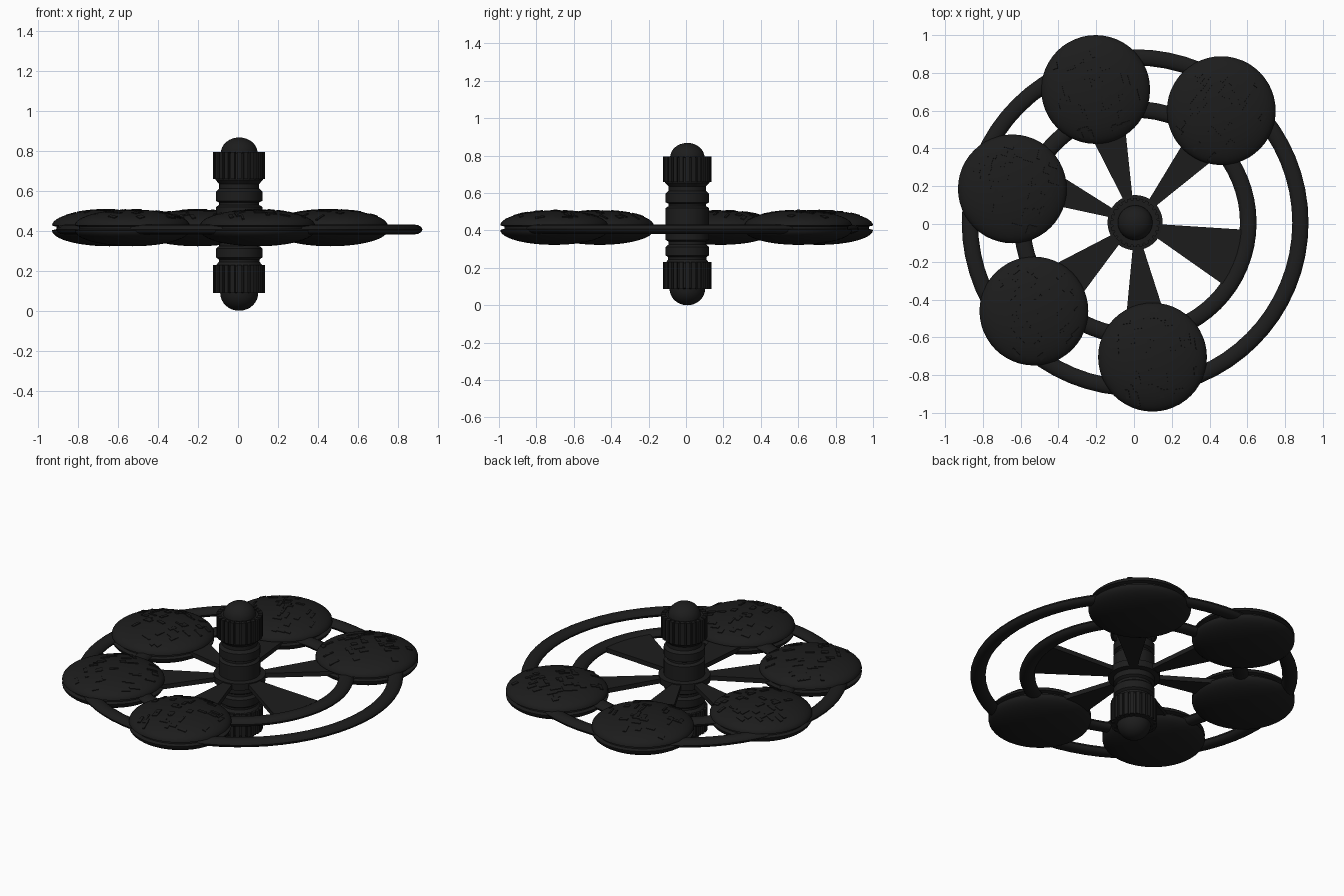
import bpy, bmesh, math, random
from mathutils import Matrix, Vector

if "Cube" in bpy.data.objects:
    bpy.data.objects.remove(bpy.data.objects["Cube"])

random.seed(4)
HX, HY = 0.006, 0.007          # hub axis
ZR = 0.407                     # ring plane
DISC_R, DISC_Z = 0.288, 0.415  # saucer radius and mid height

dark = bpy.data.materials.new("dark_hull")
dark.diffuse_color = (0.012, 0.012, 0.012, 1)
dark.use_nodes = True
dark.node_tree.nodes["Principled BSDF"].inputs["Base Color"].default_value = dark.diffuse_color


def finish(name, bm, loc=(0, 0, 0), angle=30):
    bmesh.ops.remove_doubles(bm, verts=bm.verts, dist=1e-5)
    bmesh.ops.recalc_face_normals(bm, faces=bm.faces)
    me = bpy.data.meshes.new(name)
    bm.to_mesh(me)
    bm.free()
    me.materials.append(dark)
    ob = bpy.data.objects.new(name, me)
    ob.location = loc
    bpy.context.collection.objects.link(ob)
    bpy.ops.object.select_all(action='DESELECT')
    ob.select_set(True)
    bpy.context.view_layer.objects.active = ob
    bpy.ops.object.shade_smooth_by_angle(angle=math.radians(angle))
    return ob


def lathe(bm, profile, segs=48, closed=False):
    pts = profile + profile[:1] if closed else profile
    vs = [bm.verts.new((r, 0, z)) for r, z in pts]
    es = [bm.edges.new(p) for p in zip(vs, vs[1:])]
    bmesh.ops.spin(bm, geom=vs + es, cent=(0, 0, 0), axis=(0, 0, 1),
                   angle=2 * math.pi, steps=segs, use_merge=True)
    bmesh.ops.remove_doubles(bm, verts=bm.verts, dist=1e-5)


def box(bm, matrix, size):
    bmesh.ops.create_cube(bm, size=1, matrix=matrix @ Matrix.Diagonal((*size, 1)))


def arc(r, z, h, n=8):
    """Quarter dome from the rim to the pole."""
    return [(r * math.cos(i * math.pi / 2 / n), z + h * math.sin(i * math.pi / 2 / n))
            for i in range(n + 1)]


# Central column: domes at both ends, collars and grooves between
column = arc(0.095, 0.088, -0.088)[::-1]
column += [(0.118, 0.092), (0.118, 0.225), (0.102, 0.245), (0.102, 0.257),
           (0.116, 0.267), (0.116, 0.312), (0.10, 0.325), (0.10, 0.34), (0.116, 0.35),
           (0.116, 0.383), (0.146, 0.387), (0.146, 0.427), (0.116, 0.431),
           (0.116, 0.52), (0.10, 0.53), (0.10, 0.542), (0.116, 0.55), (0.116, 0.597),
           (0.10, 0.612), (0.10, 0.635), (0.118, 0.655), (0.118, 0.79)]
column += arc(0.092, 0.79, 0.078)
bm = bmesh.new()
lathe(bm, column)
finish("central_column", bm, (HX, HY, 0))

# Ribbed collars near both ends
for name, z0, z1 in (("upper_collar_ribs", 0.66, 0.795), ("lower_collar_ribs", 0.088, 0.23)):
    bm = bmesh.new()
    for i in range(24):
        m = Matrix.Rotation(i * math.tau / 24, 4, 'Z') @ Matrix.Translation((0.117, 0, (z0 + z1) / 2))
        box(bm, m, (0.026, 0.022, z1 - z0))
    finish(name, bm, (HX, HY, 0))

# Two flattened rings
for name, r0, r1 in (("inner_ring", 0.555, 0.643), ("outer_ring", 0.832, 0.918)):
    mid, w = (r0 + r1) / 2, (r1 - r0) / 2
    sect = [(mid + w * math.cos(a * math.tau / 12), 0.025 * math.sin(a * math.tau / 12))
            for a in range(12)]
    bm = bmesh.new()
    lathe(bm, sect, 64, closed=True)
    finish(name, bm, (HX, HY, ZR), 40)

# Wedge spokes: (centre angle, half width) in degrees
for i, (mid, half) in enumerate(((340.6, 15.7), (48.8, 10), (106.5, 10.5),
                                 (157.8, 10), (220.4, 13), (276.2, 11.6))):
    bm = bmesh.new()
    ring = []
    for r, s in ((0.1, -1), (0.59, -1), (0.59, 1), (0.1, 1)):
        a = math.radians(mid + s * half)
        ring.append(bm.verts.new((r * math.cos(a), r * math.sin(a), -0.014)))
    f = bm.faces.new(ring)
    top = bmesh.ops.extrude_face_region(bm, geom=[f])["geom"]
    bmesh.ops.translate(bm, vec=(0, 0, 0.028),
                        verts=[v for v in top if isinstance(v, bmesh.types.BMVert)])
    finish(f"spoke_{i + 1}", bm, (HX, HY, ZR))


def dome_z(r):
    return 0.012 + 0.08 * math.sqrt(max(0, 1 - (r / DISC_R) ** 2))


# Saucers: lens body with a rim groove, low plates scattered over the top
radii = [DISC_R * math.sin(i * math.pi / 24) for i in range(13)]
half_prof = [(r, dome_z(r)) for r in radii]
saucer = [(r, -z) for r, z in half_prof]
saucer += [(DISC_R - 0.022, -0.006), (DISC_R - 0.022, 0.006)] + half_prof[::-1]
centres = ((0.462, 0.60), (-0.203, 0.712), (-0.644, 0.186), (-0.53, -0.461), (0.098, -0.705))
for i, (cx, cy) in enumerate(centres):
    bm = bmesh.new()
    lathe(bm, saucer)
    finish(f"saucer_{i + 1}", bm, (cx, cy, DISC_Z))
    bm = bmesh.new()
    turn = Matrix.Rotation(math.atan2(cy, cx), 4, 'Z')
    for _ in range(34):
        r, a = 0.25 * math.sqrt(random.random()), random.uniform(0, math.tau)
        p = Vector((r * math.cos(a), r * math.sin(a), dome_z(r)))
        n = Vector((p.x / DISC_R ** 2, p.y / DISC_R ** 2, (p.z - 0.012) / 0.08 ** 2)).normalized()
        tilt = Vector((0, 0, 1)).rotation_difference(n).to_matrix().to_4x4()
        sx, sy = random.choice(((0.05, 0.02), (0.02, 0.05), (0.035, 0.03), (0.06, 0.012)))
        box(bm, turn @ Matrix.Translation(p) @ tilt, (sx, sy, 0.007))
    finish(f"saucer_plates_{i + 1}", bm, (cx, cy, DISC_Z))
